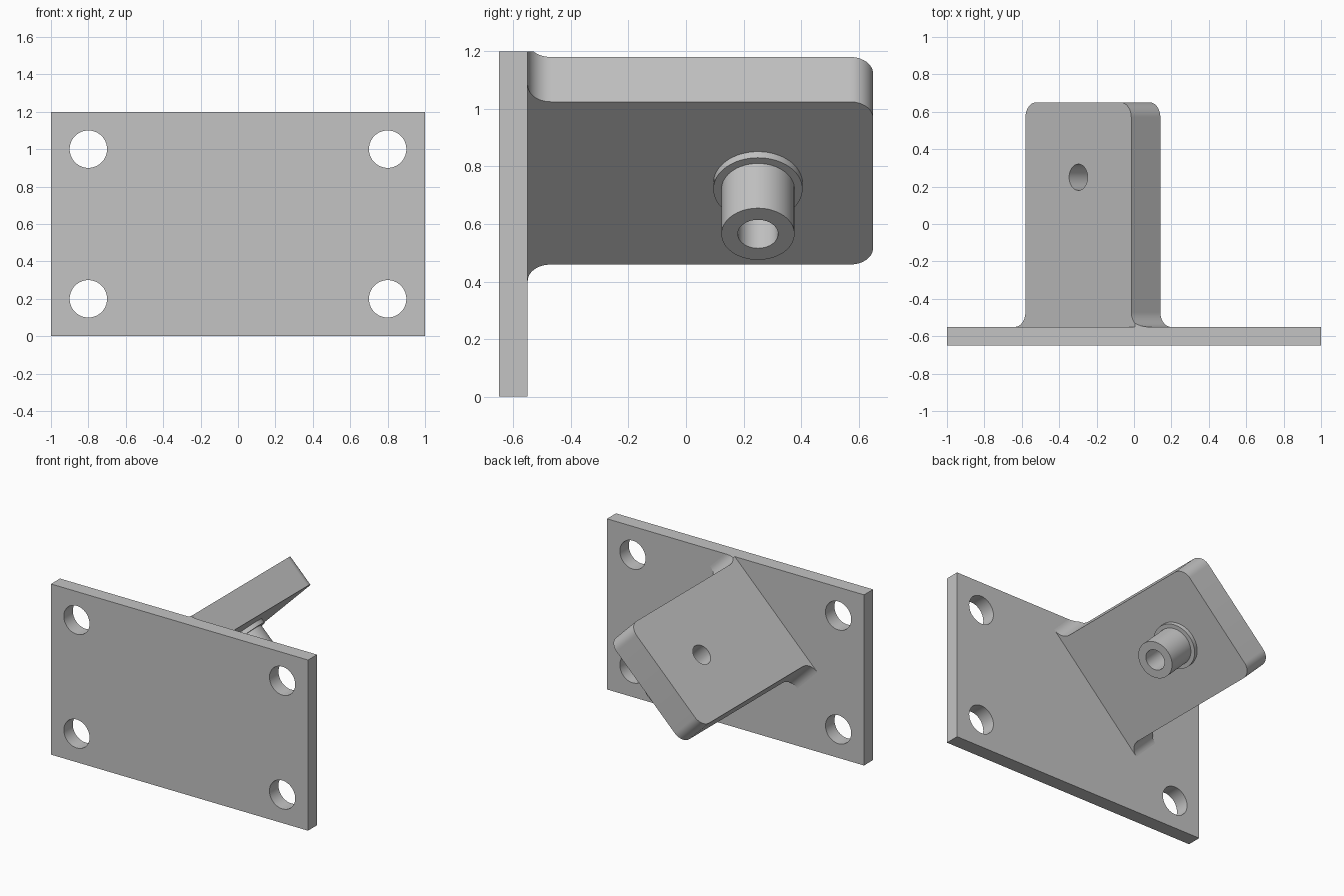
import bpy, bmesh, math
from mathutils import Matrix, Vector

old = bpy.data.objects.get("Cube")
if old:
    bpy.data.objects.remove(old, do_unlink=True)

steel = bpy.data.materials.new("plain_grey")
steel.use_nodes = True
GREY = (0.55, 0.55, 0.55, 1)
steel.diffuse_color = GREY
steel.node_tree.nodes["Principled BSDF"].inputs["Base Color"].default_value = GREY

# Tilted frame of the arm: width, length and thickness axes
S = math.sqrt(0.5)
WIDTH, LENGTH, NORMAL = Vector((S, 0, S)), Vector((0, 1, 0)), Vector((S, 0, -S))
FACE = Vector((-0.2975, 0.25, 0.8975))      # pin axis on the upper face
THICK, HALF, R = 0.22, 0.4, 0.08
BACK, END, TOP = -0.55, 0.65, 1.2


def finish(name, bm):
    bmesh.ops.recalc_face_normals(bm, faces=bm.faces)
    mesh = bpy.data.meshes.new(name)
    bm.to_mesh(mesh)
    bm.free()
    mesh.materials.append(steel)
    obj = bpy.data.objects.new(name, mesh)
    bpy.context.collection.objects.link(obj)
    return obj


def activate(obj):
    bpy.ops.object.select_all(action='DESELECT')
    obj.select_set(True)
    bpy.context.view_layer.objects.active = obj


def smooth(obj):
    activate(obj)
    bpy.ops.object.shade_smooth_by_angle(angle=math.radians(30))


def cylinder(name, start, axis, length, radius):
    bm = bmesh.new()
    turn = axis.to_track_quat('Z', 'Y').to_matrix().to_4x4()
    place = Matrix.Translation(start + axis * length / 2) @ turn
    bmesh.ops.create_cone(bm, cap_ends=True, segments=64, radius1=radius,
                          radius2=radius, depth=length, matrix=place)
    return finish(name, bm)


def cut(obj, cutter):
    cutter.hide_render = True
    mod = obj.modifiers.new("hole", 'BOOLEAN')
    mod.operation, mod.solver, mod.object = 'DIFFERENCE', 'EXACT', cutter
    activate(obj)
    bpy.ops.object.modifier_apply(modifier=mod.name)
    bpy.data.objects.remove(cutter, do_unlink=True)


# Mounting plate with four bolt holes
bm = bmesh.new()
bmesh.ops.create_cube(bm, size=1, matrix=Matrix.Translation((0, -0.6, TOP / 2))
                      @ Matrix.Diagonal((2, 0.1, TOP, 1)))
plate = finish("mounting_plate", bm)
for x in (-0.8, 0.8):
    for z in (0.2, 1.0):
        cut(plate, cylinder("bolt_cutter", Vector((x, -0.8, z)), LENGTH, 0.4, 0.1))
smooth(plate)

# Arm outline: root fillet and rounded tip on one side, then mirrored
steps = [i / 12 * math.pi / 2 for i in range(13)]
side = [(HALF + R - R * math.sin(a), BACK + R - R * math.cos(a)) for a in steps]
side += [(HALF - R + R * math.cos(a), END - R + R * math.sin(a)) for a in steps]
outline = side + [(-w, y) for w, y in reversed(side)]
origin = Vector((FACE.x, 0, FACE.z))
bm = bmesh.new()
face = bm.faces.new([bm.verts.new(origin + WIDTH * w + LENGTH * y) for w, y in outline])
extruded = bmesh.ops.extrude_face_region(bm, geom=[face])["geom"]
bmesh.ops.translate(bm, vec=NORMAL * THICK,
                    verts=[v for v in extruded if isinstance(v, bmesh.types.BMVert)])
# Trim the fillet flush with the plate's top edge
trim = bmesh.ops.bisect_plane(bm, geom=bm.verts[:] + bm.edges[:] + bm.faces[:],
                              plane_co=(0, 0, TOP), plane_no=(0, 0, 1), clear_outer=True)
bmesh.ops.holes_fill(bm, edges=[e for e in bm.edges if e.is_boundary])
arm = finish("angled_arm", bm)

# Hollow pin and its collar on the underside
under = FACE + NORMAL * THICK
collar = cylinder("pin_collar", under, NORMAL, 0.03, 0.155)
pin = cylinder("hollow_pin", under, NORMAL, 0.25, 0.127)
for part in (arm, collar, pin):
    cut(part, cylinder("bore_cutter", FACE - NORMAL * 0.1, NORMAL, 0.7, 0.07))
    smooth(part)
